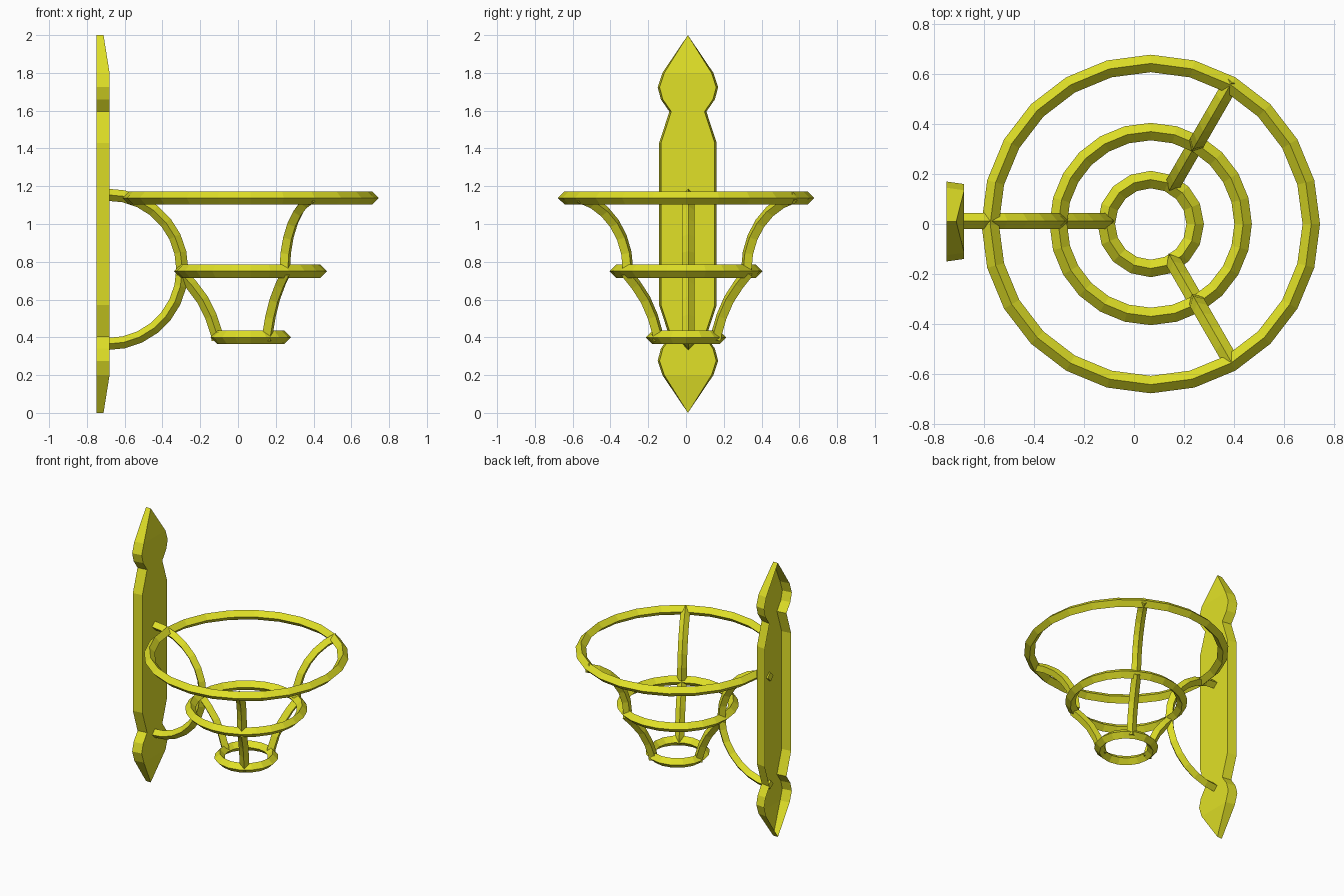
import bpy, bmesh
from math import sin, cos, pi, radians
from mathutils import Vector

if "Cube" in bpy.data.objects:
    bpy.data.objects.remove(bpy.data.objects["Cube"])

mat = bpy.data.materials.new("brass_yellow")
mat.diffuse_color = (0.75, 0.75, 0.02, 1)
mat.use_nodes = True
mat.node_tree.nodes["Principled BSDF"].inputs["Base Color"].default_value = mat.diffuse_color
CX = 0.067          # axis of the basket


def finish(name, bm, recalc=True):
    if recalc:
        bmesh.ops.recalc_face_normals(bm, faces=bm.faces)
    me = bpy.data.meshes.new(name)
    bm.to_mesh(me)
    bm.free()
    me.materials.append(mat)
    ob = bpy.data.objects.new(name, me)
    bpy.context.collection.objects.link(ob)
    return ob


def sweep(name, pts, n, r, closed=False):
    """Diamond-section bar along a planar path with plane normal n."""
    bm = bmesh.new()
    pts = [Vector(p) for p in pts]
    n = Vector(n).normalized()
    count = len(pts)
    loops = []
    for i, p in enumerate(pts):
        a = pts[i - 1] if (closed or i > 0) else p
        b = pts[(i + 1) % count] if (closed or i < count - 1) else p
        side = (b - a).normalized().cross(n)
        loops.append([bm.verts.new(p + d * r) for d in (n, side, -n, -side)])
    for i in range(count if closed else count - 1):
        A, B = loops[i], loops[(i + 1) % count]
        for k in range(4):
            bm.faces.new((A[k], A[(k + 1) % 4], B[(k + 1) % 4], B[k]))
    if not closed:
        bm.faces.new(loops[0])
        bm.faces.new(loops[-1])
    return finish(name, bm)


# Basket rings
for name, R, z, seg in (("top_ring", 0.643, 1.138, 24),
                        ("middle_ring", 0.37, 0.75, 24),
                        ("bottom_ring", 0.178, 0.40, 16)):
    sweep(name, [(CX + R * cos(2 * pi * i / seg), R * sin(2 * pi * i / seg), z)
                 for i in range(seg)], (0, 0, 1), 0.035, True)


# Arms: paths given as (distance from axis, height), placed at an angle
def arm(name, path, deg, y=0.0):
    c, s = cos(radians(deg)), sin(radians(deg))
    sweep(name, [(CX + d * c, d * s + y, z) for d, z in path], (-s, c, 0), 0.032)


def arc(a0, a1, steps):
    angs = [radians(a0 + (a1 - a0) * i / steps) for i in range(steps + 1)]
    return [(0.752 - 0.39 * cos(a), 0.76 + 0.395 * sin(a)) for a in angs]


lower = [(0.375, 0.745), (0.315, 0.68), (0.255, 0.60),
         (0.21, 0.51), (0.18, 0.42), (0.175, 0.385)]
arm("wall_bracket", arc(91, -91, 14), 180, 0.012)
arm("lower_arm_wall", lower, 180, 0.012)
for label, deg in (("back", 60), ("front", -60)):
    arm("upper_arm_" + label, arc(76, 0, 6), deg, 0.006)
    arm("lower_arm_" + label, lower, deg, 0.006)

# Wall plate: open-backed shell with tapered sides, tips bent back
half = [(0.135, 1.80), (0.16, 1.724), (0.143, 1.66), (0.098, 1.595), (0.152, 1.43)]
right = half + [(y, 2 - z) for y, z in reversed(half)]
outline = [(0, 2.0)] + right + [(0, 0.0)] + [(-y, z) for y, z in reversed(right)]
bm = bmesh.new()
back, front = [], []
for y, z in outline:
    tip = y == 0
    inset = 0 if tip else (0.01 if y > 0 else -0.01)
    back.append(bm.verts.new((-0.75, 0.01 + y, z)))
    front.append(bm.verts.new((-0.712 if tip else -0.68, 0.01 + y - inset, z)))
N = len(outline)
for i in range(N):
    j = (i + 1) % N
    bm.faces.new((back[i], front[i], front[j], back[j]))
bm.faces.new((front[0], front[N - 1], front[1]))
for i in range(1, N // 2 - 1):
    bm.faces.new((front[i], front[N - i], front[N - i - 1], front[i + 1]))
m = N // 2
bm.faces.new((front[m], front[m - 1], front[m + 1]))
bmesh.ops.recalc_face_normals(bm, faces=bm.faces)
bm.normal_update()
if max(bm.faces, key=lambda f: f.calc_area()).normal.x < 0:
    bmesh.ops.reverse_faces(bm, faces=bm.faces)
finish("wall_plate", bm, recalc=False)
